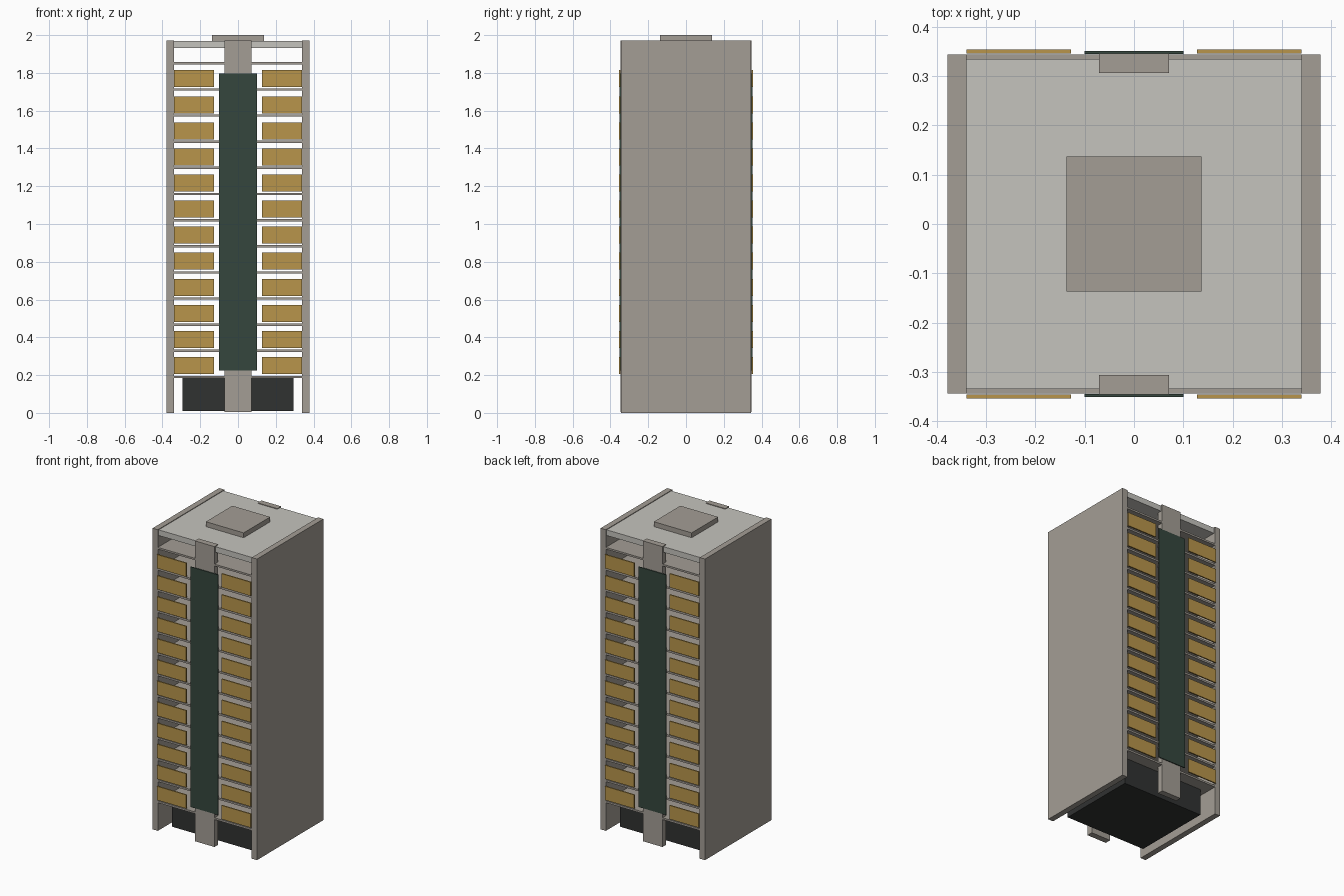
import bpy

if "Cube" in bpy.data.objects:
    bpy.data.objects.remove(bpy.data.objects["Cube"])


def material(name, rgb):
    m = bpy.data.materials.new(name)
    m.diffuse_color = (*rgb, 1)
    m.use_nodes = True
    m.node_tree.nodes["Principled BSDF"].inputs["Base Color"].default_value = m.diffuse_color
    return m


CONCRETE = material("concrete", (0.37, 0.34, 0.30))
PALE = material("pale_roof", (0.56, 0.55, 0.51))
DARK = material("dark_base", (0.03, 0.032, 0.031))
OCHRE = material("ochre", (0.48, 0.30, 0.07))
GREEN = material("dark_green", (0.036, 0.061, 0.047))


def box(name, x, y, z, mat):
    """Box from (min, max) ranges on each axis."""
    ranges = [sorted(r) for r in (x, y, z)]
    bpy.ops.mesh.primitive_cube_add(size=1, location=[(a + b) / 2 for a, b in ranges])
    ob = bpy.context.object
    ob.name = name
    ob.scale = [b - a for a, b in ranges]
    bpy.ops.object.transform_apply(location=False, rotation=False, scale=True)
    ob.data.materials.append(mat)
    return ob


STEP = 0.1384

# End walls
for s, side in ((-1, "left"), (1, "right")):
    box(f"{side}_end_wall", (s * 0.34, s * 0.378), (-0.344, 0.344), (0, 1.972), CONCRETE)

# Floor slabs
for i in range(13):
    z = 0.19 + i * STEP
    box(f"floor_slab_{i}", (-0.34, 0.34), (-0.344, 0.344), (z - 0.006, z + 0.006), CONCRETE)

# Recessed ground floor, roof slab and rooftop plant room
box("ground_floor", (-0.293, 0.293), (-0.265, 0.265), (0.01, 0.184), DARK)
box("roof_slab", (-0.34, 0.34), (-0.335, 0.335), (1.931, 1.968), PALE)
box("rooftop_box", (-0.137, 0.137), (-0.137, 0.137), (1.966, 2.0), CONCRETE)

for f, face in ((-1, "front"), (1, "back")):
    # Central pier with its cladding strip
    box(f"{face}_pier", (-0.071, 0.071), (f * 0.306, f * 0.3455), (0.005, 1.972), CONCRETE)
    box(f"{face}_cladding", (-0.1, 0.1), (f * 0.345, f * 0.351), (0.224, 1.797), GREEN)
    # Balcony parapets on every storey
    for i in range(12):
        z = 0.206 + i * 0.138
        for s, side in ((-1, "left"), (1, "right")):
            box(f"{face}_{side}_balcony_{i}", (s * 0.128, s * 0.34),
                (f * 0.346, f * 0.354), (z, z + 0.09), OCHRE)
